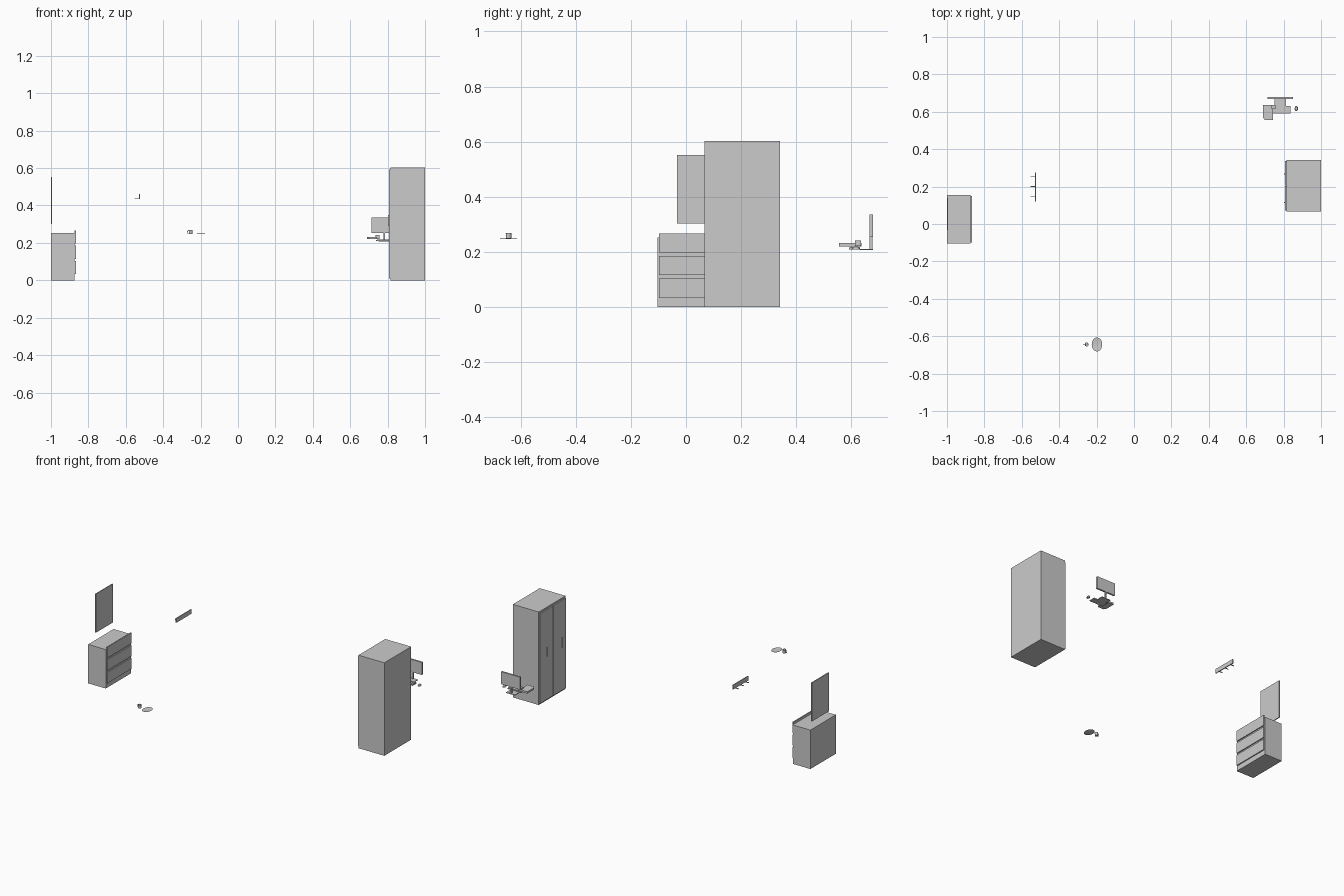
import bpy, bmesh, math
from mathutils import Vector

if "Cube" in bpy.data.objects:
    bpy.data.objects.remove(bpy.data.objects["Cube"])


def box(name, x, y, z):
    """Axis-aligned box from (min, max) pairs."""
    bm = bmesh.new()
    bmesh.ops.create_cube(bm, size=1)
    for v in bm.verts:
        v.co = Vector(r[0] if c < 0 else r[1] for c, r in zip(v.co, (x, y, z)))
    return finish(name, bm)


def finish(name, bm):
    me = bpy.data.meshes.new(name)
    bm.to_mesh(me)
    bm.free()
    ob = bpy.data.objects.new(name, me)
    bpy.context.collection.objects.link(ob)
    return ob


def smooth(ob):
    bpy.ops.object.select_all(action='DESELECT')
    ob.select_set(True)
    bpy.context.view_layer.objects.active = ob
    bpy.ops.object.shade_smooth_by_angle()


def lathe(name, profile, loc, sides=24, scale=(1, 1)):
    """Revolve a closed-ended (radius, z) profile around z."""
    bm = bmesh.new()
    rings = [[bm.verts.new((r * scale[0] * math.cos(math.tau * i / sides) + loc[0],
                            r * scale[1] * math.sin(math.tau * i / sides) + loc[1],
                            z + loc[2])) for i in range(sides)] for r, z in profile]
    for a, b in zip(rings, rings[1:]):
        for i in range(sides):
            j = (i + 1) % sides
            bm.faces.new((a[i], a[j], b[j], b[i]))
    bm.faces.new(rings[0][::-1])
    bm.faces.new(rings[-1])
    ob = finish(name, bm)
    smooth(ob)
    return ob


def prism(name, outline, z):
    """Extrude an xy outline between two heights."""
    bm = bmesh.new()
    face = bm.faces.new([bm.verts.new((x, y, z[0])) for x, y in outline])
    top = bmesh.ops.extrude_face_region(bm, geom=[face])["geom"]
    for v in top:
        if isinstance(v, bmesh.types.BMVert):
            v.co.z = z[1]
    bmesh.ops.recalc_face_normals(bm, faces=bm.faces[:])
    return finish(name, bm)


# Dresser with three drawer fronts
box("dresser_body", (-1, -0.874), (-0.104, 0.156), (0, 0.252))
for i in range(3):
    z = 0.033 + i * 0.082
    box(f"drawer_front_{i + 1}", (-0.874, -0.867), (-0.098, 0.15), (z, z + 0.07))

# Wall mirror above the dresser
box("wall_mirror", (-1, -0.994), (-0.032, 0.14), (0.302, 0.552))

# Wardrobe with two doors and handles
box("wardrobe_body", (0.815, 1), (0.068, 0.342), (0, 0.602))
for i, (a, b, h) in enumerate([(0.072, 0.203, 0.114), (0.207, 0.338, 0.268)]):
    box(f"wardrobe_door_{i + 1}", (0.807, 0.815), (a, b), (0.01, 0.592))
    box(f"wardrobe_handle_{i + 1}", (0.803, 0.807), (h - 0.003, h + 0.003), (0.29, 0.35))

# Coat rack with three pegs
box("rack_board", (-0.53, -0.524), (0.12, 0.275), (0.434, 0.462))
for i in range(3):
    y = 0.148 + i * 0.052
    box(f"rack_peg_{i + 1}", (-0.553, -0.53), (y - 0.002, y + 0.002), (0.434, 0.438))

# Oval plate and mug
lathe("plate", [(0.7, 0), (1, 0.003), (0.97, 0.003), (0.7, 0.001)],
      (-0.198, -0.644, 0.248), 32, (0.028, 0.037))
lathe("mug", [(0.0095, 0), (0.0105, 0.022), (0.009, 0.022), (0.0085, 0.002)],
      (-0.253, -0.644, 0.247))
bpy.ops.mesh.primitive_torus_add(major_radius=0.007, minor_radius=0.0015,
                                 major_segments=16, minor_segments=8,
                                 location=(-0.265, -0.644, 0.258),
                                 rotation=(math.pi / 2, 0, 0))
bpy.context.object.name = "mug_handle"
smooth(bpy.context.object)

# Monitor on a stand
box("monitor_screen", (0.715, 0.849), (0.667, 0.678), (0.254, 0.335))
box("monitor_neck", (0.777, 0.787), (0.667, 0.677), (0.21, 0.256))
box("monitor_base", (0.75, 0.814), (0.632, 0.678), (0.207, 0.211))

# Keyboard with key blocks, and mouse
box("keyboard_body", (0.738, 0.836), (0.592, 0.632), (0.209, 0.215))
for name, a, b in [("main", 0.742, 0.806), ("arrow", 0.809, 0.82), ("number", 0.823, 0.833)]:
    box(f"keyboard_{name}_keys", (a, b), (0.595, 0.629), (0.215, 0.218))
lathe("mouse", [(1, 0), (1, 0.004), (0.7, 0.009), (0.3, 0.01)],
      (0.868, 0.617, 0.209), 16, (0.009, 0.014))

# Desk telephone with chamfered base and small handset block
prism("phone_base", [(0.69, 0.637), (0.69, 0.568), (0.7, 0.556), (0.744, 0.556), (0.744, 0.637)],
      (0.22, 0.232))
box("phone_handset", (0.735, 0.757), (0.614, 0.636), (0.222, 0.241))
